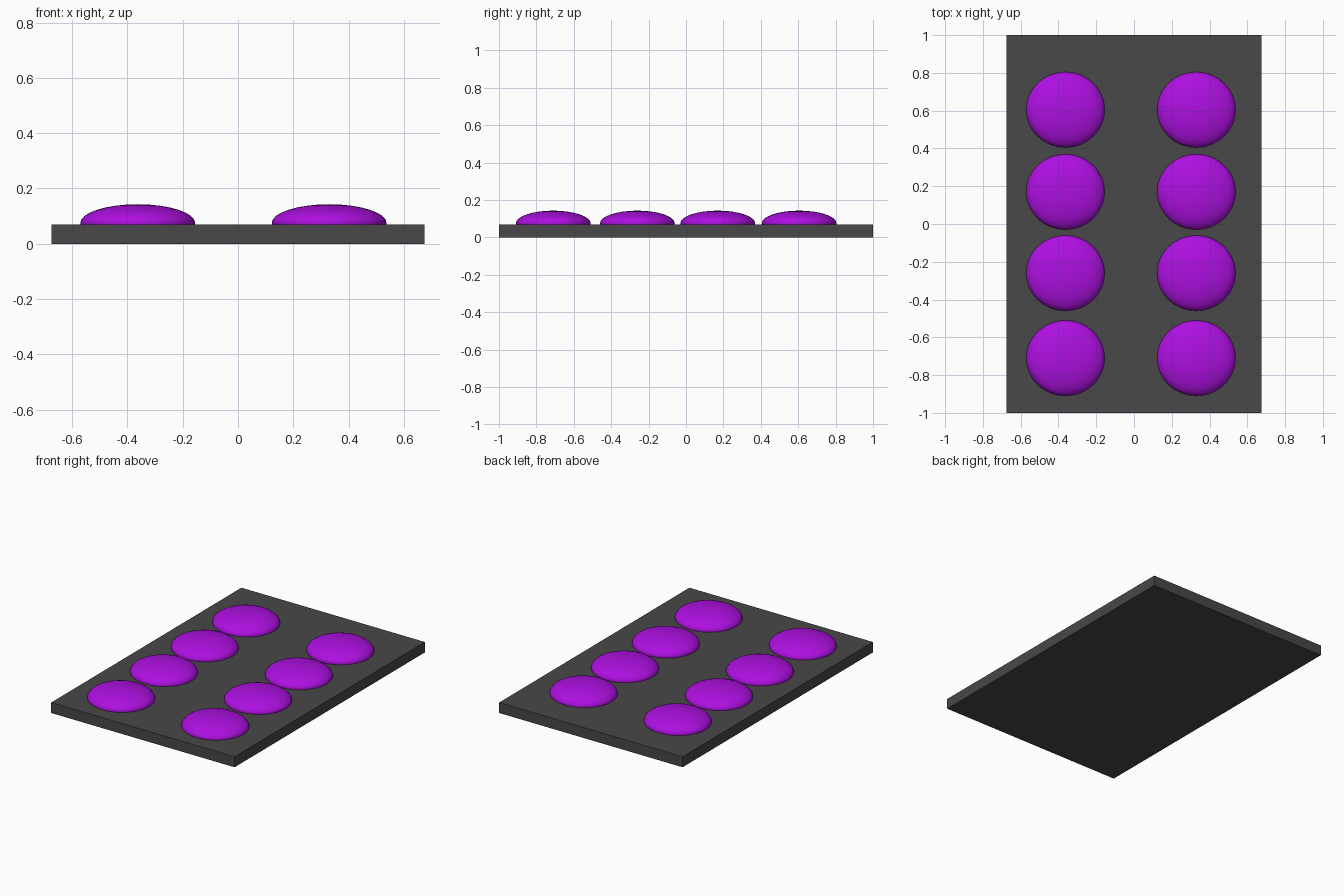
import bpy

if "Cube" in bpy.data.objects:
    bpy.data.objects.remove(bpy.data.objects["Cube"])

def material(name, rgb):
    m = bpy.data.materials.new(name)
    m.diffuse_color = (*rgb, 1)
    m.use_nodes = True
    m.node_tree.nodes["Principled BSDF"].inputs["Base Color"].default_value = m.diffuse_color
    return m

dark = material("dark_grey", (0.065, 0.065, 0.065))
purple = material("purple", (0.42, 0.005, 0.75))

THICK = 0.07

# Flat base tray
bpy.ops.mesh.primitive_cube_add(size=1, location=(0, 0, THICK / 2))
tray = bpy.context.object
tray.name = "tray"
tray.scale = (1.35, 2, THICK)
bpy.ops.object.transform_apply(location=False, rotation=False, scale=True)
tray.data.materials.append(dark)


# Flattened round button, half sunk into the tray
def button(name, x, y):
    bpy.ops.mesh.primitive_uv_sphere_add(segments=32, ring_count=16, radius=1,
                                         location=(x, y, 0.075))
    ob = bpy.context.object
    ob.name = name
    ob.scale = (0.208, 0.2, 0.068)
    bpy.ops.object.transform_apply(location=False, rotation=False, scale=True)
    bpy.ops.object.shade_smooth()
    ob.data.materials.append(purple)


# Two columns of four buttons
for side, x in (("left", -0.363), ("right", 0.33)):
    for row, y in enumerate((-0.71, -0.26, 0.17, 0.605), 1):
        button(f"button_{side}_{row}", x, y)
